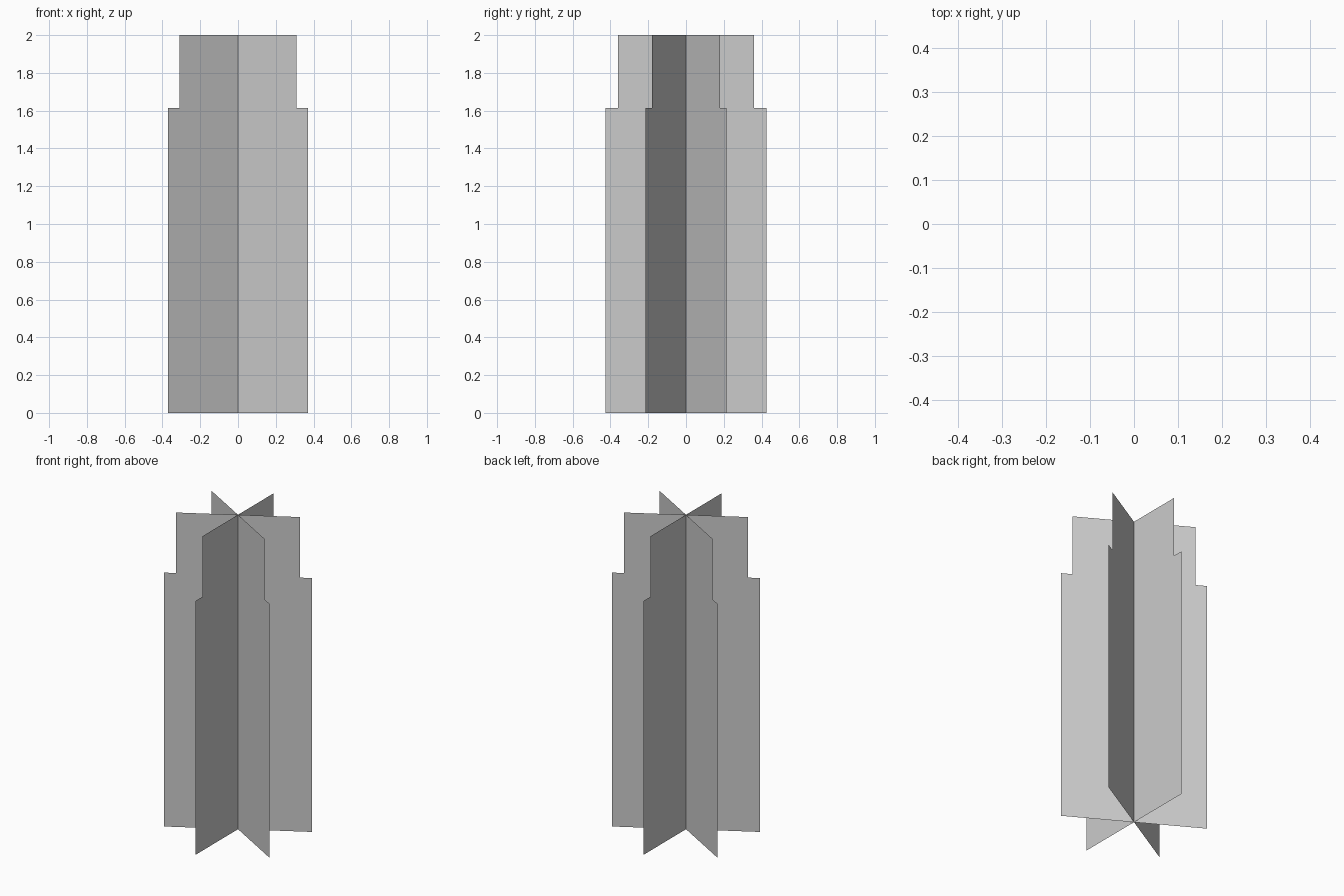
import bpy
import math

if "Cube" in bpy.data.objects:
    bpy.data.objects.remove(bpy.data.objects["Cube"])

# Stepped half profile of one card: (distance from axis, height)
HALF = [(0.427, 0.0), (0.427, 1.615), (0.359, 1.615), (0.359, 2.0)]
OUTLINE = HALF + [(-r, z) for r, z in reversed(HALF)]


def make_card(name, degrees):
    """Flat upright card through the central axis, turned about z."""
    a = math.radians(degrees)
    verts = [(r * math.cos(a), r * math.sin(a), z) for r, z in OUTLINE]
    mesh = bpy.data.meshes.new(name)
    mesh.from_pydata(verts, [], [range(len(verts))])
    mesh.update()
    card = bpy.data.objects.new(name, mesh)
    bpy.context.collection.objects.link(card)
    return card


# Three cards crossing on the axis, 60 degrees apart
for i, angle in enumerate((30, 90, 150), start=1):
    make_card(f"crossed_card_{i}", angle)
